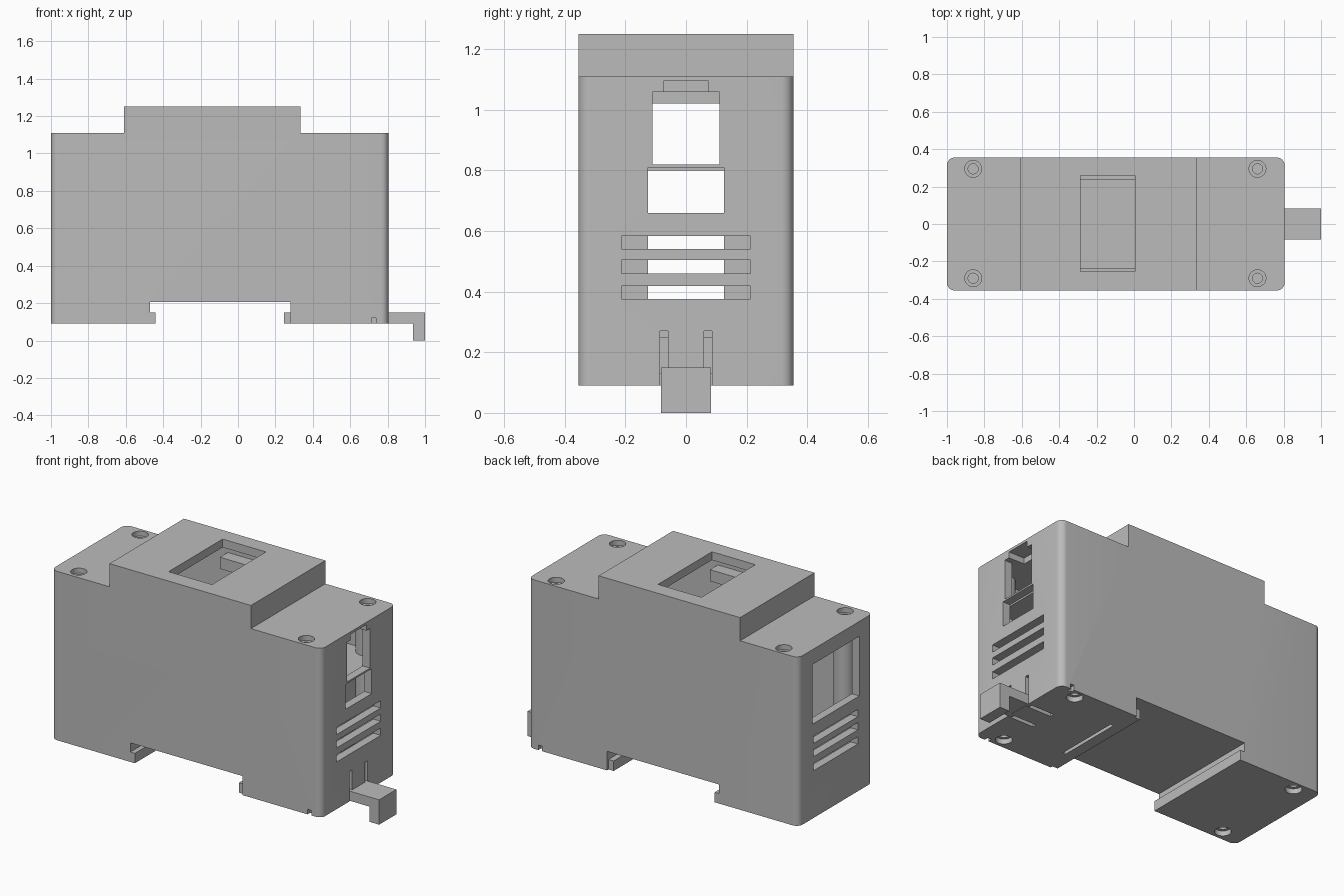
import bpy, bmesh, math

if "Cube" in bpy.data.objects:
    bpy.data.objects.remove(bpy.data.objects["Cube"])

plastic = bpy.data.materials.new("light grey plastic")
plastic.diffuse_color = (0.5, 0.5, 0.5, 1)
plastic.use_nodes = True
plastic.node_tree.nodes["Principled BSDF"].inputs["Base Color"].default_value = plastic.diffuse_color


def make(name, bm):
    bmesh.ops.recalc_face_normals(bm, faces=bm.faces[:])
    me = bpy.data.meshes.new(name)
    bm.to_mesh(me)
    bm.free()
    me.materials.append(plastic)
    ob = bpy.data.objects.new(name, me)
    bpy.context.collection.objects.link(ob)
    return ob


def extrude_y(name, pts, y0, y1, round_ends=0):
    """Extrude an (x, z) outline along y."""
    bm = bmesh.new()
    face = bm.faces.new([bm.verts.new((x, y0, z)) for x, z in pts])
    res = bmesh.ops.extrude_face_region(bm, geom=[face])
    for v in res["geom"]:
        if isinstance(v, bmesh.types.BMVert):
            v.co.y = y1
    if round_ends:
        xs = [p[0] for p in pts]
        edges = [e for e in bm.edges
                 if all(v.co.x in (e.verts[0].co.x,) for v in e.verts)
                 and abs(e.verts[0].co.y - e.verts[1].co.y) < 1e-5
                 and (abs(e.verts[0].co.x - min(xs)) < 1e-5
                      or abs(e.verts[0].co.x - max(xs)) < 1e-5)]
        bmesh.ops.bevel(bm, geom=edges, offset=round_ends, segments=8,
                        profile=0.5, affect='EDGES')
    return make(name, bm)


def box(name, x0, x1, y0, y1, z0, z1):
    return extrude_y(name, [(x0, z0), (x1, z0), (x1, z1), (x0, z1)], y0, y1)


def cylinder(name, x, y, z0, z1, r):
    bm = bmesh.new()
    bmesh.ops.create_cone(bm, cap_ends=True, segments=32,
                          radius1=r, radius2=r, depth=z1 - z0)
    bmesh.ops.translate(bm, verts=bm.verts[:], vec=(x, y, (z0 + z1) / 2))
    return make(name, bm)


def cut(target, cutter):
    mod = target.modifiers.new("cut", 'BOOLEAN')
    mod.operation = 'DIFFERENCE'
    mod.solver = 'EXACT'
    mod.object = cutter
    with bpy.context.temp_override(object=target, active_object=target):
        bpy.ops.object.modifier_apply(modifier=mod.name)
    bpy.data.objects.remove(cutter)


def cut_box(*dims):
    cut(case, box("cutter", *dims))


# Case: stepped top, rail recess with two lips below
outline = [(-1, 0.09), (-0.44, 0.09), (-0.44, 0.15), (-0.47, 0.15),
           (-0.47, 0.205), (0.28, 0.205), (0.28, 0.09), (0.805, 0.09),
           (0.805, 1.11), (0.335, 1.11), (0.335, 1.25), (-0.61, 1.25),
           (-0.61, 1.11), (-1, 1.11)]
case = extrude_y("case", outline, -0.355, 0.355, 0.04)

# Hollow interior
cut(case, extrude_y("cutter", [
    (-0.95, 0.15), (-0.52, 0.15), (-0.52, 0.25), (0.755, 0.25),
    (0.755, 1.06), (0.285, 1.06), (0.285, 1.2), (-0.56, 1.2),
    (-0.56, 1.06), (-0.95, 1.06)], -0.31, 0.31))

# Top display opening
cut_box(-0.285, 0.005, -0.255, 0.26, 1.15, 1.3)

# Right end windows with a small key notch
cut_box(0.7, 0.85, -0.11, 0.11, 0.82, 1.059)
cut_box(0.7, 0.85, -0.075, 0.075, 1.0, 1.095)
cut_box(0.7, 0.85, -0.125, 0.125, 0.66, 0.81)
# Left end opening
cut_box(-1.1, -0.9, -0.225, 0.22, 0.66, 1.02)
# Vent slots through both ends
for z in (0.375, 0.46, 0.54):
    cut_box(0.7, 0.85, -0.212, 0.212, z, z + 0.044)
    cut_box(-1.1, -0.9, -0.212, 0.212, z, z + 0.044)

# Counterbored screw holes, top and bottom
for x in (-0.86, 0.66):
    for y in (-0.29, 0.295):
        cut(case, cylinder("cutter", x, y, 1.08, 1.2, 0.045))
        cut(case, cylinder("cutter", x, y, 1.05, 1.2, 0.027))
        cut(case, cylinder("cutter", x, y, 0.0, 0.12, 0.045))
        cut(case, cylinder("cutter", x, y, 0.0, 0.14, 0.027))

# Spring slits beside the release lever, and small side notches
for s in (-1, 1):
    a, b = sorted((s * 0.06, s * 0.085))
    cut_box(0.755, 0.85, a, b, 0.05, 0.27)
    cut_box(0.63, 0.85, a, b, 0.05, 0.13)
    a, b = sorted((s * 0.33, s * 0.4))
    cut_box(0.713, 0.738, a, b, 0.05, 0.12)
# Slider groove under the right foot
cut_box(0.31, 0.33, -0.2, 0.2, 0.05, 0.15)

# Rail clip on the right side of the recess
box("rail_clip", 0.245, 0.281, -0.34, 0.34, 0.09, 0.15)

# Release lever with downturned hook
extrude_y("release_lever", [(0.78, 0.092), (0.935, 0.092), (0.935, 0),
                            (1.0, 0), (1.0, 0.15), (0.78, 0.15)], -0.082, 0.082)

# Interior screw posts, side supports, shelf and display rails
for x in (-0.86, 0.66):
    for y in (-0.285, 0.285):
        cylinder("screw_post", x, y, 0.15, 1.06, 0.06)
for s in (-1, 1):
    a, b = sorted((s * 0.125, s * 0.312))
    box("side_support", 0.25, 0.6, a, b, 0.24, 0.8)
    a, b = sorted((s * 0.235, s * 0.312))
    box("display_rail", -0.285, 0.005, a, b, 1.08, 1.15)
box("shelf", 0.2, 0.757, -0.312, 0.312, 0.8, 0.815)

# Smooth round corners, sharp edges elsewhere
for ob in bpy.context.scene.objects:
    ob.select_set(True)
bpy.context.view_layer.objects.active = case
bpy.ops.object.shade_smooth_by_angle(angle=math.radians(30))
